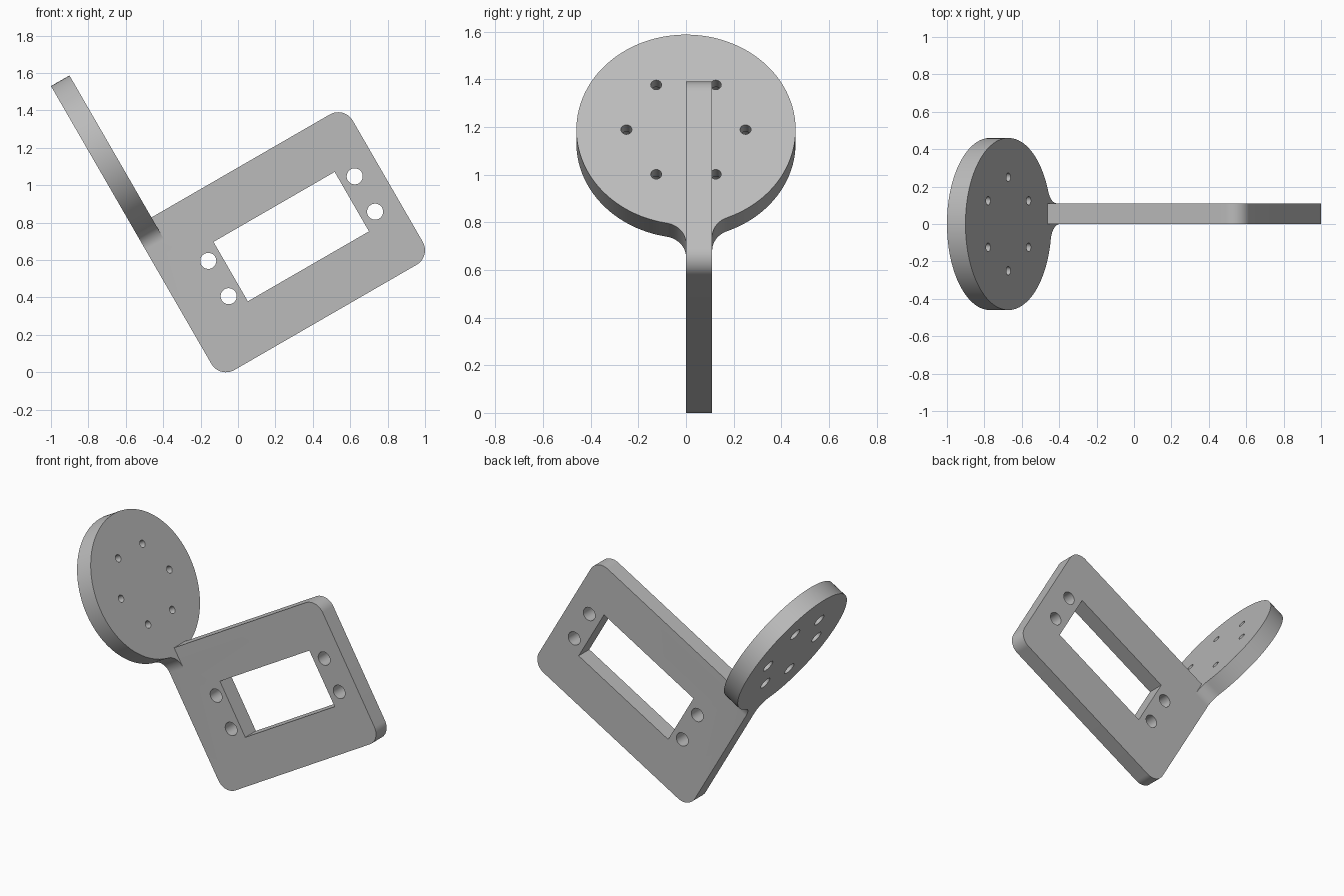
import bpy, bmesh
from math import pi, cos, sin, sqrt, atan2, radians
from mathutils import Matrix, Vector

cube = bpy.data.objects.get("Cube")
if cube:
    bpy.data.objects.remove(cube, do_unlink=True)

grey = bpy.data.materials.new("grey plastic")
grey.use_nodes = True
COLOUR = (0.5, 0.5, 0.5, 1)
grey.diffuse_color = COLOUR
grey.node_tree.nodes["Principled BSDF"].inputs["Base Color"].default_value = COLOUR

TILT = Matrix.Rotation(radians(-30), 4, 'Y')   # whole bracket leans back


def arc(cx, cy, r, a0, a1, n):
    return [(cx + r * cos(a0 + (a1 - a0) * i / n), cy + r * sin(a0 + (a1 - a0) * i / n))
            for i in range(n + 1)]


def prism(name, outline, axis, lo, hi):
    """Extrude a flat outline along 'X' (outline is y,z) or 'Y' (outline is x,z)."""
    def place(p, d):
        return Vector((d, p[0], p[1])) if axis == 'X' else Vector((p[0], d, p[1]))
    bm = bmesh.new()
    face = bm.faces.new([bm.verts.new(place(p, lo)) for p in outline])
    new = bmesh.ops.extrude_face_region(bm, geom=[face])["geom"]
    shift = place((0, 0), hi - lo)
    bmesh.ops.translate(bm, vec=shift, verts=[v for v in new if isinstance(v, bmesh.types.BMVert)])
    bmesh.ops.recalc_face_normals(bm, faces=bm.faces)
    mesh = bpy.data.meshes.new(name)
    bm.to_mesh(mesh)
    bm.free()
    mesh.materials.append(grey)
    ob = bpy.data.objects.new(name, mesh)
    bpy.context.collection.objects.link(ob)
    return ob


def combine(target, other, operation):
    mod = target.modifiers.new("cut", 'BOOLEAN')
    mod.operation, mod.solver, mod.object = operation, 'EXACT', other
    bpy.context.view_layer.objects.active = target
    bpy.ops.object.modifier_apply(modifier=mod.name)
    bpy.data.objects.remove(other, do_unlink=True)


# Flat plate with three rounded corners
LEFT, RIGHT, LOW, HIGH, THICK, R = -0.101, 1.204, 0.02, 0.948, 0.11, 0.09
outline = [(LEFT, HIGH)]
outline += arc(LEFT + R, LOW + R, R, pi, 1.5 * pi, 14)
outline += arc(RIGHT - R, LOW + R, R, 1.5 * pi, 2 * pi, 14)
outline += arc(RIGHT - R, HIGH - R, R, 0, 0.5 * pi, 14)
bracket = prism("mounting_bracket", outline, 'Y', 0, THICK)

# Round disc with a filleted neck running into the plate
INNER, CZ, DISC, F = 0.013, 1.365, 0.46, 0.1
zl = CZ - sqrt((DISC + F) ** 2 - F ** 2)
zr = CZ - sqrt((DISC + F) ** 2 - (THICK + F) ** 2)
a = atan2(zl - CZ, -F)
b = atan2(zr - CZ, THICK + F)
outline = arc(0, CZ, DISC, b, a + 2 * pi, 96)
outline += arc(-F, zl, F, a + pi, 0, 14)[1:]
outline += arc(THICK + F, zr, F, pi, b + pi, 14)[:-1]
combine(bracket, prism("disc", outline, 'X', LEFT, INNER), 'UNION')

# Rectangular window and four screw holes in the plate
x0, x1, z0, z1 = 0.235, 0.983, 0.302, 0.669
window = [(x0, z0), (x1, z0), (x1, z1), (x0, z1)]
combine(bracket, prism("window", window, 'Y', -0.1, 0.3), 'DIFFERENCE')
for x in (0.16, 1.064):
    for side in (-1, 1):
        hole = arc(x, 0.486 + side * 0.109, 0.043, 0, 2 * pi, 32)[:-1]
        combine(bracket, prism("screw_hole", hole, 'Y', -0.1, 0.3), 'DIFFERENCE')

# Ring of six holes through the disc, wider on the outer side
for i in range(6):
    y, z = 0.25 * cos(i * pi / 3), CZ + 0.25 * sin(i * pi / 3)
    for r, lo, hi in ((0.023, -0.2, 0.1), (0.04, -0.2, -0.045)):
        hole = arc(y, z, r, 0, 2 * pi, 24)[:-1]
        combine(bracket, prism("disc_hole", hole, 'X', lo, hi), 'DIFFERENCE')

# Lean the finished bracket and smooth its curved walls
bracket.data.transform(TILT)
bpy.ops.object.select_all(action='DESELECT')
bracket.select_set(True)
bpy.context.view_layer.objects.active = bracket
bpy.ops.object.shade_smooth_by_angle(angle=radians(30))
